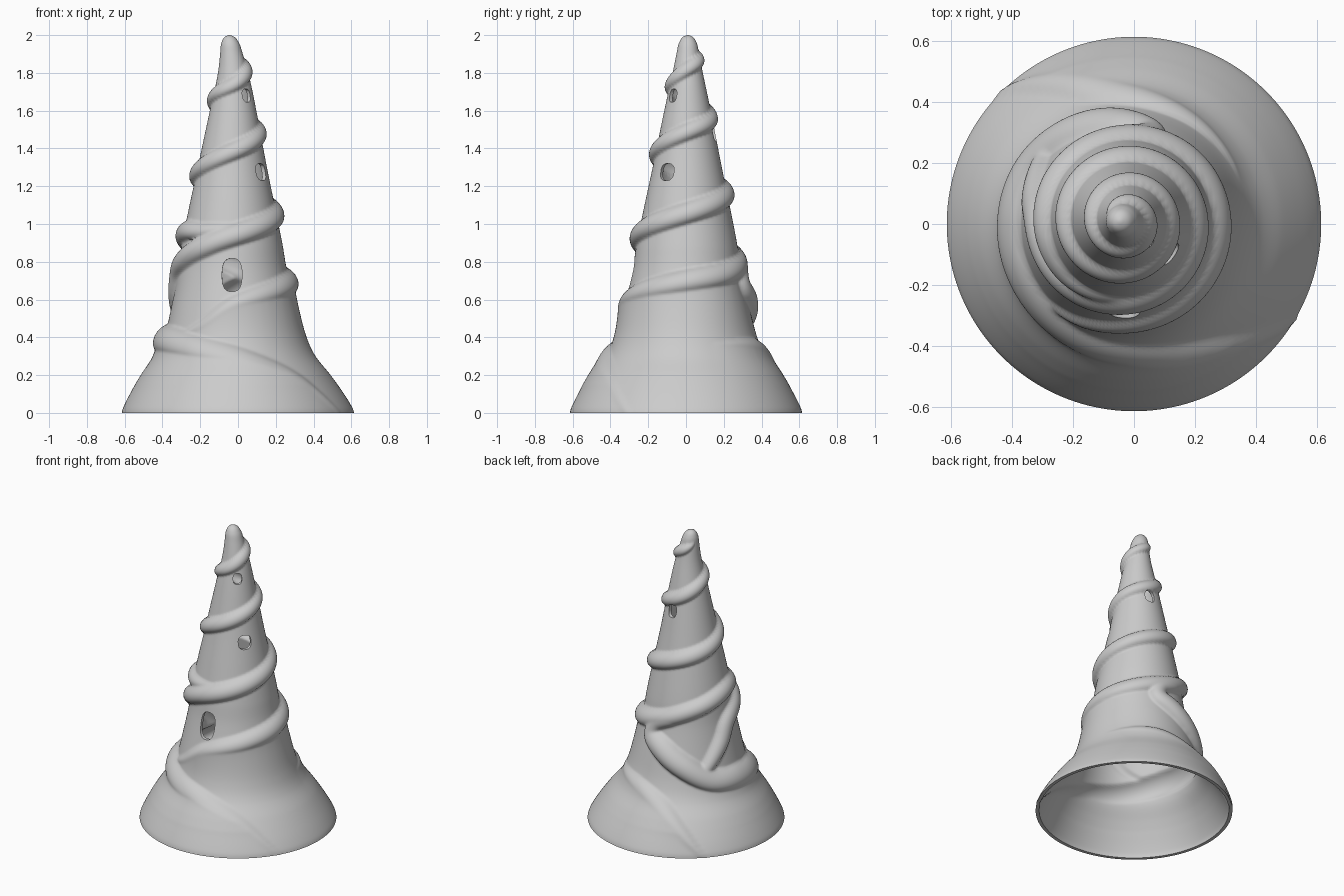
import bpy, bmesh, math
from math import pi, cos, sin, radians
from mathutils import Matrix

if "Cube" in bpy.data.objects:
    bpy.data.objects.remove(bpy.data.objects["Cube"])

COLS, ROWS, WALL = 176, 214, 0.022


def smooth(pts, n):
    """Catmull-Rom resampling of tuples"""
    p = [pts[0]] + pts + [pts[-1]]
    out = []
    for a, b, c, d in zip(p, p[1:], p[2:], p[3:]):
        for i in range(n):
            t = i / n
            out.append(tuple(0.5 * (2 * q + (r - o) * t + (2 * o - 5 * q + 4 * r - s) * t * t
                                    + (3 * q - o - 3 * r + s) * t ** 3)
                             for o, q, r, s in zip(a, b, c, d)))
    return out + [pts[-1]]


def lookup(table, z):
    for (z0, r0), (z1, r1) in zip(table, table[1:]):
        if z <= z1:
            return r0 + (r1 - r0) * (z - z0) / (z1 - z0)
    return table[-1][1]


# Core profile (z, radius) and slight lean of the axis
core = smooth([(0, .615), (.03, .605), (.1, .565), (.2, .497), (.3, .42), (.4, .375), (.55, .335),
               (.75, .288), (.9, .265), (1.1, .225), (1.3, .183), (1.6, .123), (1.8, .08), (1.9, .06),
               (1.95, .05), (1.98, .036)], 8) + [(1.99, .027), (1.997, .014), (2.0, .004)]
lean = smooth([(0, 0), (.55, -.02), (.9, -.031), (1.3, -.03), (1.6, -.026), (1.8, -.026), (2, -.046)], 6)


def radius(z):
    return lookup(core, z)


def axis(z):
    return lookup(lean, z), .005 * z


# Raised cords as (angle, z, height, drape below)
lower_cord = [(212, .39, .005, .3), (240, .46, .02, .8), (270, .575, .032, 1), (315, .65, .04, .8),
              (360, .70, .045, .5), (405, .74, .045, .4), (450, .80, .042, .0), (495, .88, .042, 0),
              (548, .96, .042, 0), (590, .965, .03, 0), (630, .985, .012, 0)]
main_spiral = [(144, .49, .03, 0), (165, .64, .042, 0), (180, .755, .045, 0), (205, .82, .045, 0),
               (235, .88, .045, 0), (270, .94, .044, 0), (360, 1.06, .042, 0), (450, 1.17, .039, 0),
               (540, 1.27, .037, 0), (630, 1.385, .035, 0), (720, 1.49, .033, 0), (810, 1.57, .031, 0),
               (900, 1.67, .029, 0), (990, 1.74, .027, 0), (1080, 1.825, .027, 0), (1170, 1.88, .022, 0),
               (1230, 1.92, .004, 0)]
front_skirt = [(331, -.01, .004, .9), (309, .185, .022, 1.1), (278, .285, .038, 1.1), (244, .34, .048, .9),
               (210, .38, .055, .8), (180, .395, .055, .7), (148, .42, .052, .4), (118, .52, .056, 0),
               (94, .61, .055, 0), (76, .68, .045, 0), (80, .76, .042, 0), (100, .81, .04, 0)]
back_skirt = [(137, -.01, .004, .9), (120, .16, .03, 1), (100, .28, .036, 1), (67, .355, .03, 1),
              (20, .365, .002, .8)]

zs = [1.98 * i / ROWS for i in range(ROWS + 1)] + [1.986, 1.991, 1.995, 1.998, 2.0]
dz, dth = 1.98 / ROWS, 2 * pi / COLS
rs = [radius(z) for z in zs]
bump = [[0.0] * COLS for _ in zs]

# Stamp the cords into the radial height field
for path in (lower_cord, main_spiral, front_skirt, back_skirt):
    for a, z, h, tail in smooth(path, 40):
        h = max(h, .001)
        w, r, th = 1.25 * h + .004, radius(max(z, 0)), radians(a)
        jc, ic, dj = round(th / dth), round(z / dz), int(w / (r * dth)) + 1
        di = int(w / dz) + 1
        for i in range(max(0, ic - di), min(len(zs), ic + di + 1)):
            for j in range(jc - dj, jc + dj + 1):
                q = 1 - ((zs[i] - z) ** 2 + (r * (j * dth - th)) ** 2) / (w * w)
                if q > 0:
                    bump[i][j % COLS] = max(bump[i][j % COLS], h * q ** .65)
        if tail > .01:
            for i in range(0, max(0, ic)):
                t = tail * h * math.exp(-(z - zs[i]) / .15) * min(1, zs[i] / .15)
                bump[i][jc % COLS] = max(bump[i][jc % COLS], t)

# Light smoothing so the cords melt into the wall
for _ in range(1):
    src = [row[:] for row in bump]
    for i in range(1, len(zs) - 1):
        for j in range(COLS):
            bump[i][j] = .5 * src[i][j] + .125 * (src[i - 1][j] + src[i + 1][j]
                                                  + src[i][j - 1] + src[i][(j + 1) % COLS])

# Hollow tower: outer wall from tip to rim, then inner wall back up
bm = bmesh.new()


def ring(i, inset):
    z = zs[i]
    cx, cy = axis(z)
    out = []
    for j in range(COLS):
        r = rs[i] + bump[i][j]
        if inset:
            r = max(r - inset, .012)
        out.append(bm.verts.new((cx + r * cos(j * dth), cy + r * sin(j * dth), z)))
    return out


inner_top = int(1.88 / dz)
rings = [ring(i, 0) for i in reversed(range(len(zs)))] + [ring(i, WALL) for i in range(inner_top)]
for a, b in zip(rings, rings[1:]):
    for j in range(COLS):
        k = (j + 1) % COLS
        bm.faces.new((a[j], b[j], b[k], a[k]))
bm.faces.new(rings[0])
bm.faces.new(rings[-1])
bmesh.ops.recalc_face_normals(bm, faces=bm.faces)


def to_object(bm, name):
    me = bpy.data.meshes.new(name)
    bm.to_mesh(me)
    bm.free()
    ob = bpy.data.objects.new(name, me)
    bpy.context.collection.objects.link(ob)
    return ob


tower = to_object(bm, "spiral_tower")

# Window cutters: rounded radial plugs (angle, z, width, height)
bm = bmesh.new()
for a, z, w, h in [(269, .73, .105, .175), (-35, 1.275, .085, .09),
                   (-48, 1.68, .055, .07), (80, 1.48, .065, .085)]:
    r = radius(z)
    cx, cy = axis(z)
    vs = bmesh.ops.create_cone(bm, cap_ends=True, segments=28, radius1=1, radius2=1, depth=1)["verts"]
    for v in vs:
        for k, s in ((0, h / 2), (1, w / 2)):
            v.co[k] = math.copysign(abs(v.co[k]) ** .75, v.co[k]) * s
        v.co.z = r * (.95 + v.co.z * 1.2)
    bmesh.ops.transform(bm, verts=vs, matrix=Matrix.Translation((cx, cy, z))
                        @ Matrix.Rotation(radians(a), 4, 'Z') @ Matrix.Rotation(pi / 2, 4, 'Y'))
cutter = to_object(bm, "window_cutters")
cutter.hide_render = True

mod = tower.modifiers.new("windows", 'BOOLEAN')
mod.operation = 'DIFFERENCE'
mod.solver = 'EXACT'
mod.object = cutter
bpy.context.view_layer.objects.active = tower
tower.select_set(True)
cutter.select_set(False)
bpy.ops.object.modifier_apply(modifier=mod.name)
bpy.data.objects.remove(cutter)
bpy.ops.object.shade_smooth_by_angle(angle=radians(55))
